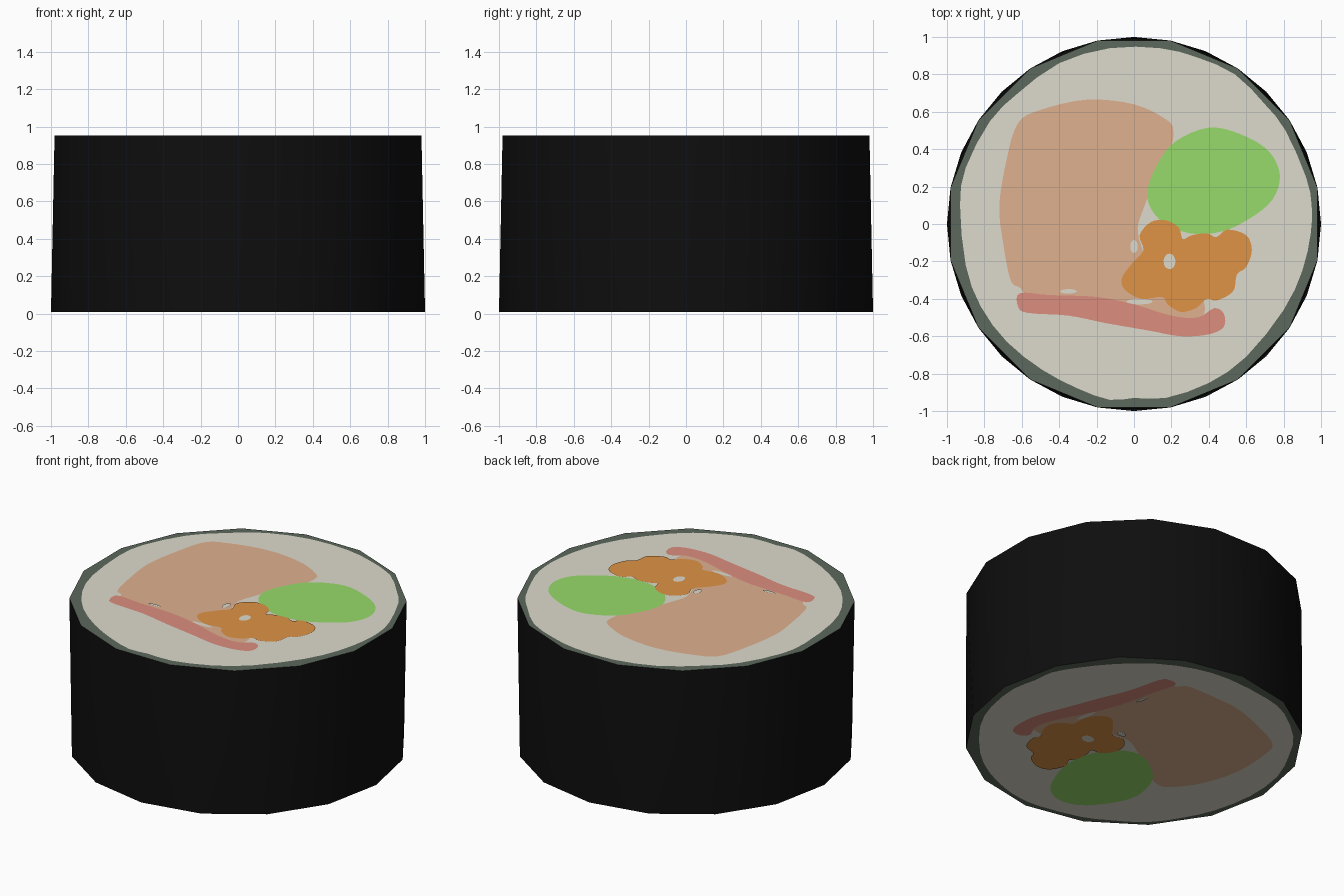
import bpy, bmesh, math
from mathutils import Vector, Matrix

if "Cube" in bpy.data.objects:
    bpy.data.objects.remove(bpy.data.objects["Cube"])

HEIGHT, STEP = 0.96, 0.0015


def material(name, rgb):
    m = bpy.data.materials.new(name)
    lin = [((c / 255 + 0.055) / 1.055) ** 2.4 if c > 10 else c / 255 / 12.92 for c in rgb]
    m.diffuse_color = (*lin, 1)
    m.use_nodes = True
    m.node_tree.nodes["Principled BSDF"].inputs["Base Color"].default_value = m.diffuse_color
    return m


BLACK = material("seaweed black", (14, 14, 14))
RIM = material("seaweed cut edge", (92, 104, 92))
RICE = material("rice white", (222, 219, 205))
SALMON = material("salmon", (223, 177, 144))
GREEN = material("cucumber green", (151, 219, 107))
ORANGE = material("roe orange", (223, 147, 69))
RED = material("crab red", (221, 141, 126))

# The lower cut is the upper one turned over about a horizontal axis
half = math.radians(281.25 / 2)
TURN = (Matrix.Translation((0, 0, HEIGHT))
        @ Matrix.Rotation(math.pi, 4, Vector((math.cos(half), math.sin(half), 0))))


def add_object(name, bm, mats):
    me = bpy.data.meshes.new(name)
    bm.to_mesh(me)
    bm.free()
    for m in mats:
        me.materials.append(m)
    ob = bpy.data.objects.new(name, me)
    bpy.context.collection.objects.link(ob)
    return ob


def smooth_loop(pts, n):
    """Closed Catmull-Rom curve through the points."""
    out, c = [], len(pts)
    for i in range(c):
        a, b, d, e = (Vector(pts[(i + k) % c]) for k in (-1, 0, 1, 2))
        for j in range(n):
            t = j / n
            out.append(0.5 * (2 * b + (d - a) * t + (2 * a - 5 * b + 4 * d - e) * t * t
                              + (3 * b - a - 3 * d + e) * t ** 3))
    return out


def oval(x, y, rx, ry):
    return [(x + rx * math.cos(k * math.pi / 4), y + ry * math.sin(k * math.pi / 4))
            for k in range(8)]


def plate(name, pts, mat, level, n=4):
    """Flat inlay on the upper cut and its turned copy on the lower cut."""
    z = HEIGHT - (5 - level) * STEP
    loop = smooth_loop(pts, n)
    for prefix, turn in (("upper_", Matrix()), ("lower_", TURN)):
        bm = bmesh.new()
        f = bm.faces.new([bm.verts.new(turn @ Vector((p.x, p.y, z))) for p in loop])
        f.normal_update()
        if (f.normal.z > 0) != (prefix == "upper_"):
            f.normal_flip()
        bmesh.ops.triangulate(bm, faces=bm.faces[:])
        add_object(prefix + name, bm, [mat])


# Seaweed wrap: sixteen sides, upper ring turned by half a step
bm = bmesh.new()
N, EPS = 16, 5 * STEP


def ring(offset, z):
    return [bm.verts.new((math.cos((i + offset) * math.tau / N),
                          math.sin((i + offset) * math.tau / N), z)) for i in range(N)]


low, top = ring(0, 0), ring(0.5, HEIGHT - EPS)
for v in low:
    v.co.z = EPS
for i in range(N):
    j = (i + 1) % N
    bm.faces.new((low[i], low[j], top[i]))
    bm.faces.new((low[j], top[j], top[i]))
for cap in (top, low[::-1]):
    bm.faces.new(cap).material_index = 1
wrap = add_object("seaweed_wrap", bm, [BLACK, RIM])
bpy.context.view_layer.objects.active = wrap
wrap.select_set(True)
bpy.ops.object.shade_smooth_by_angle(angle=math.radians(35))

# Rice
plate("rice", [(-.93, .1), (-.9, .3), (-.77, .55), (-.62, .7), (-.4, .86), (-.13, .94), (.14, .94),
               (.34, .89), (.54, .8), (.7, .64), (.81, .5), (.92, .25), (.95, .1), (.945, -.05),
               (.9, -.25), (.8, -.46), (.6, -.71), (.4, -.85), (.17, -.93), (0, -.93), (-.13, -.94),
               (-.3, -.88), (-.49, -.78), (-.68, -.63), (-.82, -.44), (-.9, -.22)], RICE, 1, 2)

# Salmon slab
plate("salmon", [(-.62, .54), (-.5, .61), (-.25, .665), (0, .64), (.17, .56), (.21, .5), (.19, .38),
                 (.1, .2), (.05, .08), (.02, -.02), (.04, -.12), (.1, -.25), (.3, -.3), (.38, -.45),
                 (.3, -.52), (0, -.46), (-.3, -.41), (-.55, -.39), (-.61, -.34), (-.66, -.3),
                 (-.7, -.1), (-.72, .1), (-.68, .35)], SALMON, 2)

# Cucumber
plate("cucumber", [(.07, .15), (.12, .31), (.22, .44), (.4, .515), (.57, .48), (.72, .39), (.78, .26),
                   (.74, .13), (.62, .03), (.47, -.04), (.3, -.05), (.14, .02)], GREEN, 3)

# Crab stick
plate("crab_stick", [(-.61, -.37), (-.45, -.38), (-.2, -.39), (0, -.43), (.2, -.49), (.34, -.5),
                     (.43, -.45), (.48, -.48), (.48, -.55), (.4, -.59), (.25, -.6), (.08, -.57),
                     (-.15, -.53), (-.35, -.49), (-.57, -.475), (-.62, -.44)], RED, 3)

# Roe cluster
plate("roe", [(.03, -.06), (.09, .01), (.17, .02), (.24, -.02), (.26, -.08), (.31, -.06), (.39, -.05),
              (.44, -.07), (.5, -.03), (.6, -.06), (.63, -.14), (.6, -.23), (.55, -.27), (.53, -.36),
              (.44, -.41), (.39, -.4), (.33, -.45), (.25, -.47), (.18, -.43), (.15, -.39), (.04, -.4),
              (-.05, -.35), (-.065, -.29), (-.01, -.21), (.05, -.14)], ORANGE, 4)

# Rice showing through small gaps
plate("rice_gap_in_roe", oval(.19, -.2, .032, .042), RICE, 5, 2)
plate("rice_gap_beside_roe", oval(0, -.12, .02, .035), RICE, 5, 2)
plate("rice_gap_by_crab", oval(-.35, -.36, .045, .012), RICE, 5, 2)
plate("rice_gap_under_roe", oval(.03, -.415, .07, .015), RICE, 3, 2)
